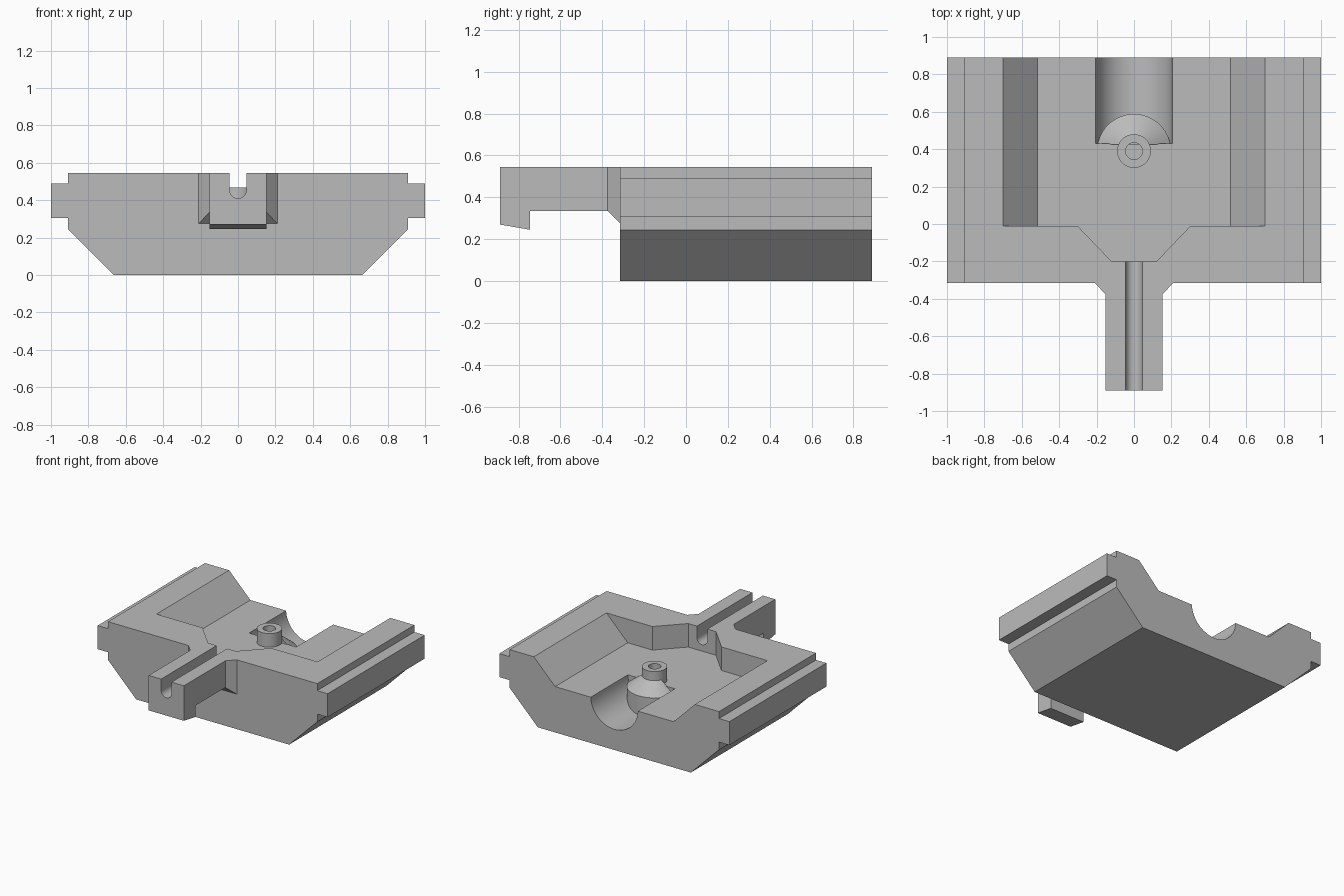
import bpy, bmesh, math
from mathutils import Vector

cube = bpy.data.objects.get("Cube")
if cube:
    bpy.data.objects.remove(cube, do_unlink=True)

grey = bpy.data.materials.new("plain_grey")
grey.use_nodes = True
grey.diffuse_color = (0.5, 0.5, 0.5, 1)
grey.node_tree.nodes["Principled BSDF"].inputs["Base Color"].default_value = (0.5, 0.5, 0.5, 1)

# Maps a flat profile point and a depth to 3D for each extrusion axis
PLACE = {
    "x": lambda u, v, d: (d, u, v),
    "y": lambda u, v, d: (u, d, v),
    "z": lambda u, v, d: (u, v, d),
}


def finish(name, bm):
    bmesh.ops.recalc_face_normals(bm, faces=bm.faces)
    mesh = bpy.data.meshes.new(name)
    bm.to_mesh(mesh)
    bm.free()
    mesh.materials.append(grey)
    obj = bpy.data.objects.new(name, mesh)
    bpy.context.collection.objects.link(obj)
    return obj


def prism(name, profile, axis, start, end):
    bm = bmesh.new()
    a, b = ([bm.verts.new(PLACE[axis](u, v, d)) for u, v in profile] for d in (start, end))
    bm.faces.new(a)
    bm.faces.new(b)
    for i in range(len(a)):
        j = (i + 1) % len(a)
        bm.faces.new((a[i], a[j], b[j], b[i]))
    return finish(name, bm)


def mirrored(half):
    return half + [(-u, v) for u, v in reversed(half)]


def round_slot(r, centre_z, top):
    # U-shaped profile with a half-round bottom
    arc = [(r * math.cos(math.pi * i / 32), centre_z - r * math.sin(math.pi * i / 32)) for i in range(33)]
    return [(r, top)] + arc + [(-r, top)]


def select_only(obj):
    bpy.ops.object.select_all(action="DESELECT")
    obj.select_set(True)
    bpy.context.view_layer.objects.active = obj


def combine(target, other, operation):
    mod = target.modifiers.new(operation, "BOOLEAN")
    mod.operation, mod.solver, mod.object = operation, "EXACT", other
    select_only(target)
    bpy.ops.object.modifier_apply(modifier=mod.name)
    bpy.data.objects.remove(other, do_unlink=True)


def lathe(name, profile, centre_y, clip_y=None):
    bm = bmesh.new()
    verts = [bm.verts.new((r, centre_y, z)) for r, z in profile]
    edges = [bm.edges.new(p) for p in zip(verts, verts[1:])]
    bmesh.ops.spin(bm, geom=verts + edges, cent=(0, centre_y, 0), axis=(0, 0, 1),
                   angle=math.tau, steps=64)
    bmesh.ops.remove_doubles(bm, verts=bm.verts, dist=0.0001)
    if clip_y is not None:
        cut = bmesh.ops.bisect_plane(bm, geom=bm.verts[:] + bm.edges[:] + bm.faces[:],
                                     plane_co=Vector((0, clip_y, 0)), plane_no=Vector((0, 1, 0)),
                                     clear_inner=True)
        rim = [e for e in cut["geom_cut"] if isinstance(e, bmesh.types.BMEdge)]
        bmesh.ops.holes_fill(bm, edges=rim)
    return finish(name, bm)


# Main block with side rails and chamfered underside
body = prism("body", mirrored([(0.665, 0), (0.91, 0.245), (0.91, 0.305), (1, 0.305),
                               (1, 0.49), (0.91, 0.49), (0.91, 0.545)]), "y", -0.315, 0.89)

# Front arm with hooked tip
arm = prism("arm", [(-0.89, 0.545), (-0.89, 0.27), (-0.745, 0.245), (-0.745, 0.335),
                    (-0.25, 0.335), (-0.25, 0.545)], "x", -0.153, 0.153)
combine(body, arm, "UNION")

# Flared root where the arm meets the block
bm = bmesh.new()
for y, w, z in ((-0.25, 0.21, 0.275), (-0.315, 0.21, 0.275), (-0.375, 0.153, 0.335)):
    for x in (-w, w):
        bm.verts.new((x, y, z))
        bm.verts.new((x, y, 0.545))
bmesh.ops.convex_hull(bm, input=bm.verts)
combine(body, finish("arm_root", bm), "UNION")

# Sloped pocket, tapered front recess, rear channel and arm groove
FLOOR = 0.36
cutters = [
    prism("pocket", mirrored([(0.515, FLOOR), (0.755, 0.6)]), "y", -0.012, 1),
    prism("recess", mirrored([(0.12, -0.2), (0.3, -0.012), (0.3, 0.1)]), "z", FLOOR, 0.6),
    prism("channel", round_slot(0.205, 0.367, 0.6), "y", 0.43, 1),
    prism("groove", round_slot(0.045, 0.455, 0.6), "y", -1, -0.15),
]
for cutter in cutters:
    combine(body, cutter, "DIFFERENCE")

# Flared pedestal at the end of the channel
flare = lathe("pedestal_flare", [(0, 0.1), (0.198, 0.1), (0.198, 0.31), (0.09, 0.395), (0, 0.395)],
              0.39, clip_y=0.425)

# Hollow post on the pedestal
post = lathe("post", [(0, 0.3), (0.09, 0.3), (0.09, 0.467), (0.045, 0.467), (0.045, 0.36), (0, 0.36)], 0.39)

for obj in (body, flare, post):
    select_only(obj)
    bpy.ops.object.shade_smooth_by_angle(angle=math.radians(25))
